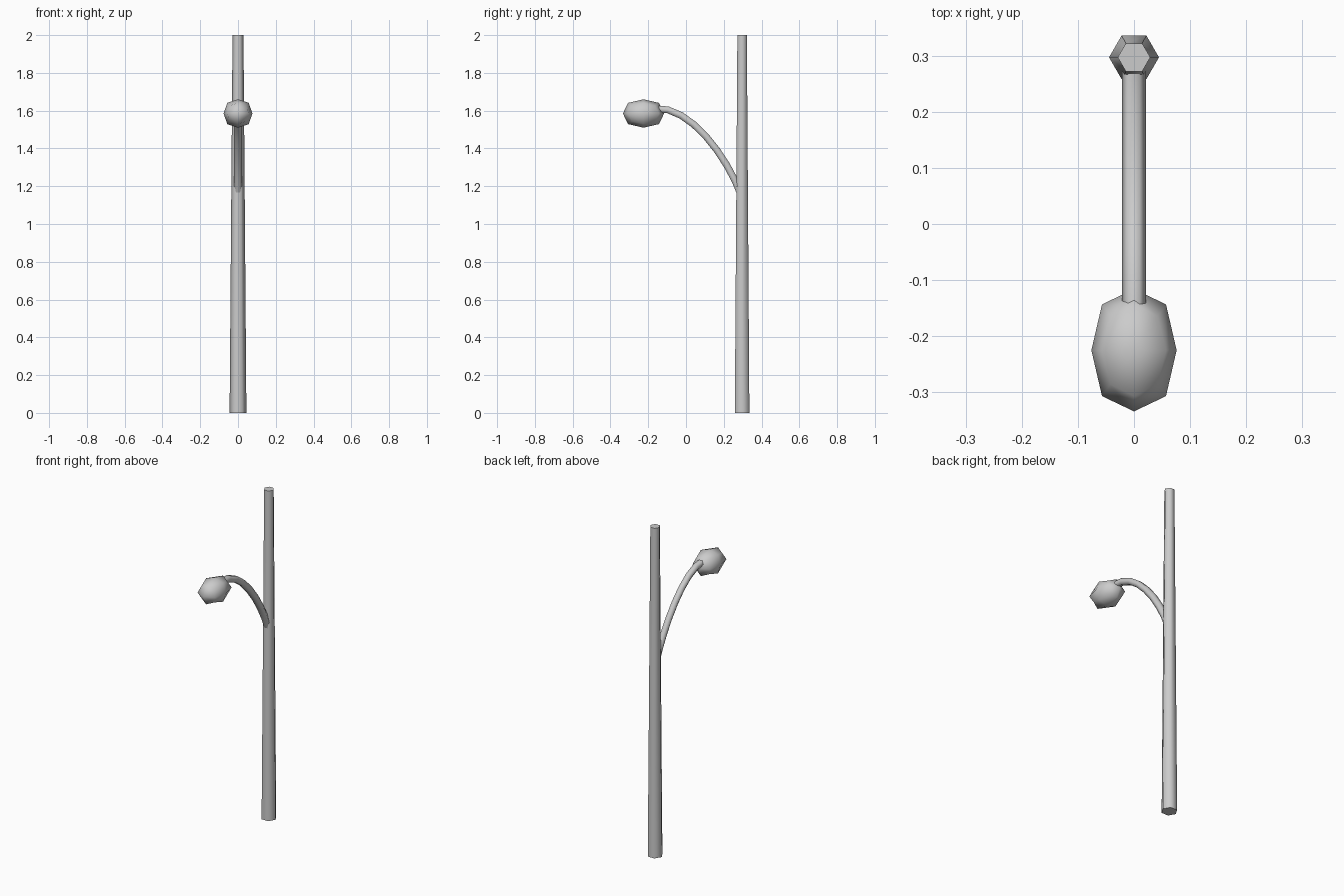
import bpy, bmesh
from math import radians, cos, sin, tau
from mathutils import Vector
from mathutils.geometry import interpolate_bezier

if "Cube" in bpy.data.objects:
    bpy.data.objects.remove(bpy.data.objects["Cube"])


def smooth(obj):
    bpy.ops.object.select_all(action='DESELECT')
    obj.select_set(True)
    bpy.context.view_layer.objects.active = obj
    bpy.ops.object.shade_smooth_by_angle(angle=radians(70))


def tube(name, path, radii, sides=6):
    """Sweep a polygon along a path lying in the YZ plane."""
    bm = bmesh.new()
    across = Vector((1, 0, 0))
    rings = []
    for i, p in enumerate(path):
        along = (path[min(i + 1, len(path) - 1)] - path[max(i - 1, 0)]).normalized()
        up = along.cross(across)
        rings.append([bm.verts.new(p + radii[i] * (across * cos(tau * k / sides) + up * sin(tau * k / sides)))
                      for k in range(sides)])
    for a, b in zip(rings, rings[1:]):
        for k in range(sides):
            n = (k + 1) % sides
            bm.faces.new((a[k], a[n], b[n], b[k]))
    bm.faces.new(rings[0])
    bm.faces.new(rings[-1])
    bmesh.ops.recalc_face_normals(bm, faces=bm.faces)
    mesh = bpy.data.meshes.new(name)
    bm.to_mesh(mesh)
    bm.free()
    obj = bpy.data.objects.new(name, mesh)
    bpy.context.collection.objects.link(obj)
    smooth(obj)
    return obj


# Tapered hexagonal pole
tube("pole", [Vector((0, 0.297, 0)), Vector((0, 0.297, 2))], [0.0445, 0.029])

# Curved hexagonal arm
arm_path = interpolate_bezier(Vector((0, 0.29, 1.157)), Vector((0, 0.22, 1.35)),
                              Vector((0, 0.02, 1.63)), Vector((0, -0.165, 1.61)), 9)
tube("arm", arm_path, [0.021] * len(arm_path))

# Lamp head: stretched cube rounded by one subdivision
bpy.ops.mesh.primitive_cube_add(size=2, location=(0, -0.225, 1.585))
lamp = bpy.context.object
lamp.name = "lamp_head"
lamp.scale = (0.076, 0.109, 0.075)
bpy.ops.object.transform_apply(location=False, rotation=False, scale=True)
sub = lamp.modifiers.new("round", 'SUBSURF')
sub.levels = sub.render_levels = 1
sub.use_limit_surface = False
bpy.ops.object.modifier_apply(modifier=sub.name)
smooth(lamp)
